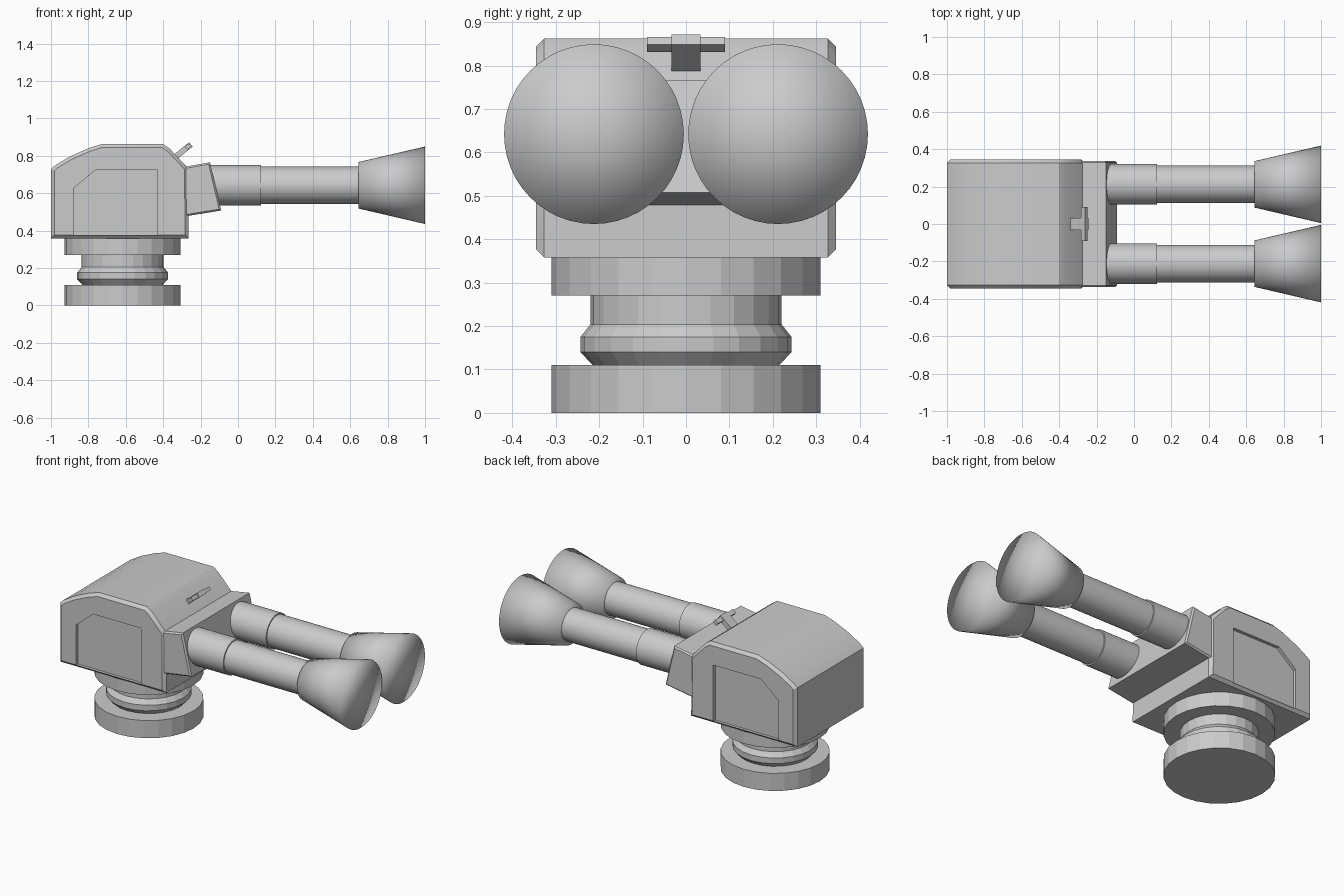
import bpy, bmesh, math
from mathutils import Vector, Matrix

if "Cube" in bpy.data.objects:
    bpy.data.objects.remove(bpy.data.objects["Cube"])

grey = bpy.data.materials.new("light grey")
grey.diffuse_color = (0.6, 0.6, 0.6, 1)
grey.use_nodes = True
grey.node_tree.nodes["Principled BSDF"].inputs["Base Color"].default_value = grey.diffuse_color


def finish(bm, name, smooth=None):
    bmesh.ops.recalc_face_normals(bm, faces=bm.faces)
    me = bpy.data.meshes.new(name)
    bm.to_mesh(me)
    bm.free()
    me.materials.append(grey)
    ob = bpy.data.objects.new(name, me)
    bpy.context.collection.objects.link(ob)
    bpy.ops.object.select_all(action='DESELECT')
    ob.select_set(True)
    bpy.context.view_layer.objects.active = ob
    if smooth == 'all':
        me.polygons.foreach_set("use_smooth", [True] * len(me.polygons))
    elif smooth:
        bpy.ops.object.shade_smooth_by_angle(angle=math.radians(smooth))
    return ob


def extrude_profile(name, pts, y0, y1, bevel=0, smooth=None):
    """Extrude an xz outline along y, chamfering both end outlines."""
    bm = bmesh.new()
    f = bm.faces.new([bm.verts.new((x, y0, z)) for x, z in pts])
    r = bmesh.ops.extrude_face_region(bm, geom=[f])
    bmesh.ops.translate(bm, vec=(0, y1 - y0, 0),
                        verts=[v for v in r['geom'] if isinstance(v, bmesh.types.BMVert)])
    if bevel:
        edges = [e for e in bm.edges if abs(e.verts[0].co.y - e.verts[1].co.y) < 1e-6]
        bmesh.ops.bevel(bm, geom=edges, offset=bevel, segments=1, affect='EDGES', profile=0.5)
    return finish(bm, name, smooth)


def lathe(name, prof, matrix, n, smooth=None):
    """Revolve (radius, height) points about z, closing the ends with fans."""
    bm = bmesh.new()
    rings = [[bm.verts.new((r * math.cos(2 * math.pi * i / n), r * math.sin(2 * math.pi * i / n), h))
              for i in range(n)] for r, h in prof]
    for a, b in zip(rings, rings[1:]):
        for i in range(n):
            bm.faces.new((a[i], a[(i + 1) % n], b[(i + 1) % n], b[i]))
    for ring, h in ((rings[0], prof[0][1]), (rings[-1], prof[-1][1])):
        c = bm.verts.new((0, 0, h))
        for i in range(n):
            bm.faces.new((ring[i], ring[(i + 1) % n], c))
    bm.transform(matrix)
    return finish(bm, name, smooth)


def box(name, centre, size, rot):
    bm = bmesh.new()
    bmesh.ops.create_cube(bm, size=1)
    bm.transform(Matrix.Translation(centre) @ rot @ Matrix.Diagonal((*size, 1)))
    return finish(bm, name)


# Pedestal
lathe("pedestal", [(0.31, 0), (0.31, 0.11), (0.215, 0.11), (0.243, 0.14), (0.243, 0.175),
                   (0.22, 0.204), (0.22, 0.27), (0.31, 0.27), (0.31, 0.365)],
      Matrix.Translation((-0.617, 0, 0)), 24)

# Turret housing with chamfered sides
body = extrude_profile("turret_housing", [
    (-1, 0.358), (-1, 0.728), (-0.975, 0.75), (-0.9, 0.795), (-0.8, 0.84), (-0.73, 0.862),
    (-0.4, 0.862), (-0.365, 0.838), (-0.268, 0.735), (-0.265, 0.358)], -0.345, 0.345, 0.018, 30)

# Recessed side panels
panel = [(-0.88, 0.374), (-0.88, 0.625), (-0.76, 0.725), (-0.43, 0.725), (-0.43, 0.374)]
for s in (-1, 1):
    cut = extrude_profile("panel_cutter", panel, s * 0.325, s * 0.4)
    cut.hide_render = True
    mod = body.modifiers.new("panel", 'BOOLEAN')
    mod.operation, mod.solver, mod.object = 'DIFFERENCE', 'EXACT', cut
    bpy.context.view_layer.objects.active = body
    bpy.ops.object.modifier_apply(modifier=mod.name)
    bpy.data.objects.remove(cut)

# Gun mount
extrude_profile("gun_mount", [(-0.3, 0.738), (-0.15, 0.765), (-0.09, 0.507), (-0.3, 0.473)],
                -0.337, 0.337, 0.009)

# Twin barrels: sleeve, tube and flared muzzle
for s, side in ((-1, "right"), (1, "left")):
    m = Matrix.Translation((0, s * 0.212, 0.642)) @ Matrix.Rotation(math.pi / 2, 4, 'Y')
    lathe(f"barrel_sleeve_{side}", [(0.108, -0.15), (0.108, 0.122)], m, 48, 40)
    lathe(f"barrel_tube_{side}", [(0.1, 0.1), (0.1, 0.66)], m, 48, 40)
    lathe(f"muzzle_{side}", [(0.124, 0.643), (0.207, 1.0)], m, 48, 'all')

# Sight: foot, stem and crossbar tilted forward and up
ang = math.radians(39)
rot = Matrix.Rotation(-ang, 4, 'Y')
tip = Vector((-0.256, 0, 0.857))
along = Vector((math.cos(ang), 0, math.sin(ang)))
box("sight_stem", tip - along * 0.07, (0.15, 0.066, 0.03), rot)
box("sight_crossbar", tip - along * 0.014, (0.028, 0.18, 0.022), rot)
box("sight_foot", tip - along * 0.115, (0.04, 0.074, 0.034), rot)
